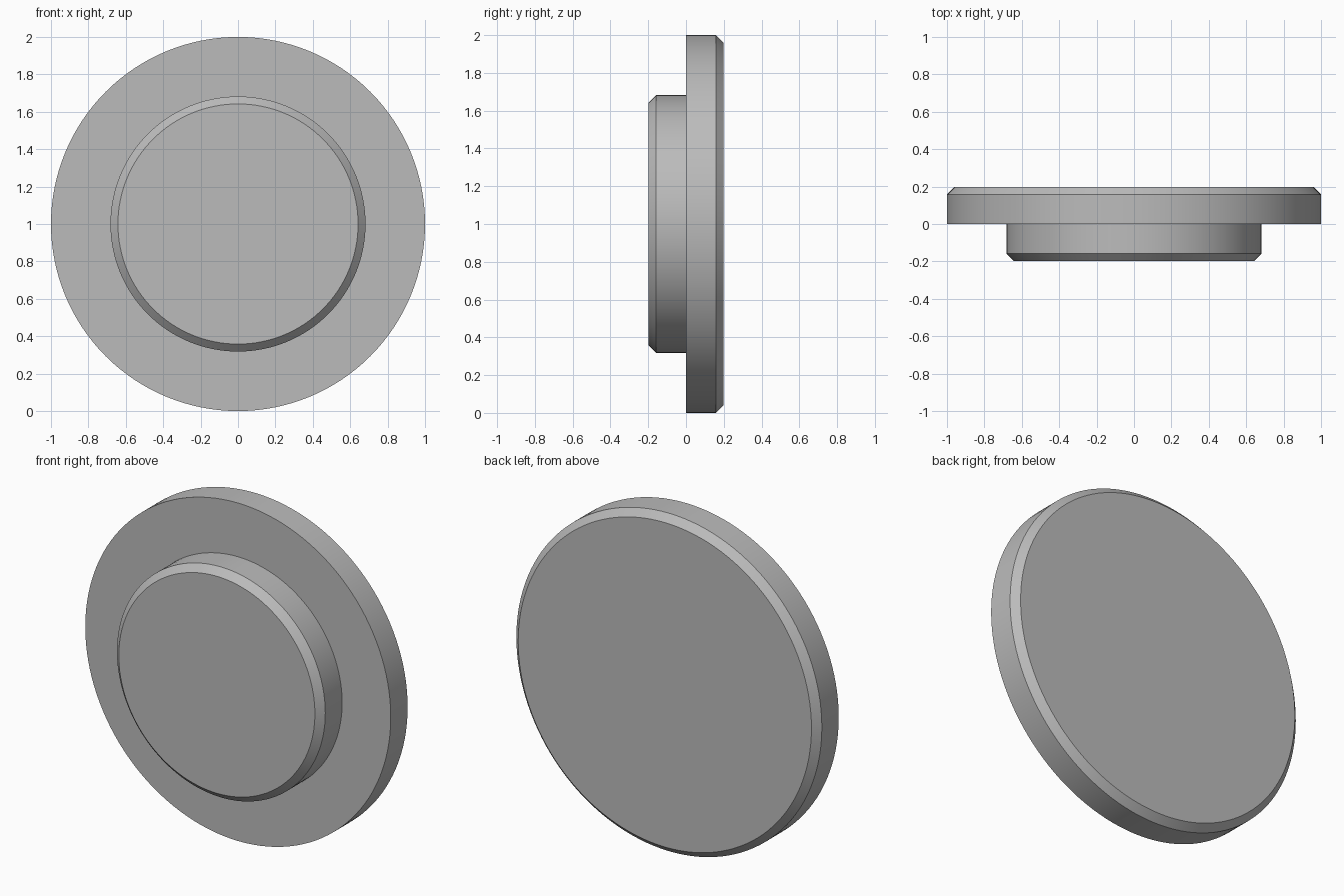
import bpy, bmesh, math
from mathutils import Matrix, Vector

cube = bpy.data.objects.get("Cube")
if cube:
    bpy.data.objects.remove(cube, do_unlink=True)

# Plain grey finish
GREY = (0.5, 0.5, 0.5, 1)
grey = bpy.data.materials.new("plain grey")
grey.use_nodes = True
grey.diffuse_color = GREY
grey.node_tree.nodes["Principled BSDF"].inputs["Base Color"].default_value = GREY

SEGMENTS = 128


def lathe(name, profile):
    """Turn (radius, y) points, listed front to back, about the y axis."""
    bm = bmesh.new()
    rings = []
    for radius, y in profile:
        rings.append([bm.verts.new((radius * math.sin(a), y, 1 + radius * math.cos(a)))
                      for a in (math.tau * i / SEGMENTS for i in range(SEGMENTS))])
    for near, far in zip(rings, rings[1:]):
        for i in range(SEGMENTS):
            j = (i + 1) % SEGMENTS
            bm.faces.new((near[i], near[j], far[j], far[i]))
    # Close the last ring, and the first if the profile is not a loop
    bm.faces.new(rings[0])
    bm.faces.new(rings[-1])
    bmesh.ops.recalc_face_normals(bm, faces=bm.faces)
    mesh = bpy.data.meshes.new(name)
    bm.to_mesh(mesh)
    bm.free()
    mesh.materials.append(grey)
    obj = bpy.data.objects.new(name, mesh)
    bpy.context.collection.objects.link(obj)
    bpy.ops.object.select_all(action="DESELECT")
    obj.select_set(True)
    bpy.context.view_layer.objects.active = obj
    bpy.ops.object.shade_smooth_by_angle(angle=math.radians(30))
    return obj


# Stepped disc: chamfered front boss, flat shoulder, chamfered back flange
HALF, CHAMFER, BOSS = 0.198, 0.04, 0.682
lathe("stepped_disc", [
    (BOSS - CHAMFER, -HALF),
    (BOSS, CHAMFER - HALF),
    (BOSS, 0),
    (1, 0),
    (1, HALF - CHAMFER),
    (1 - CHAMFER, HALF),
])
